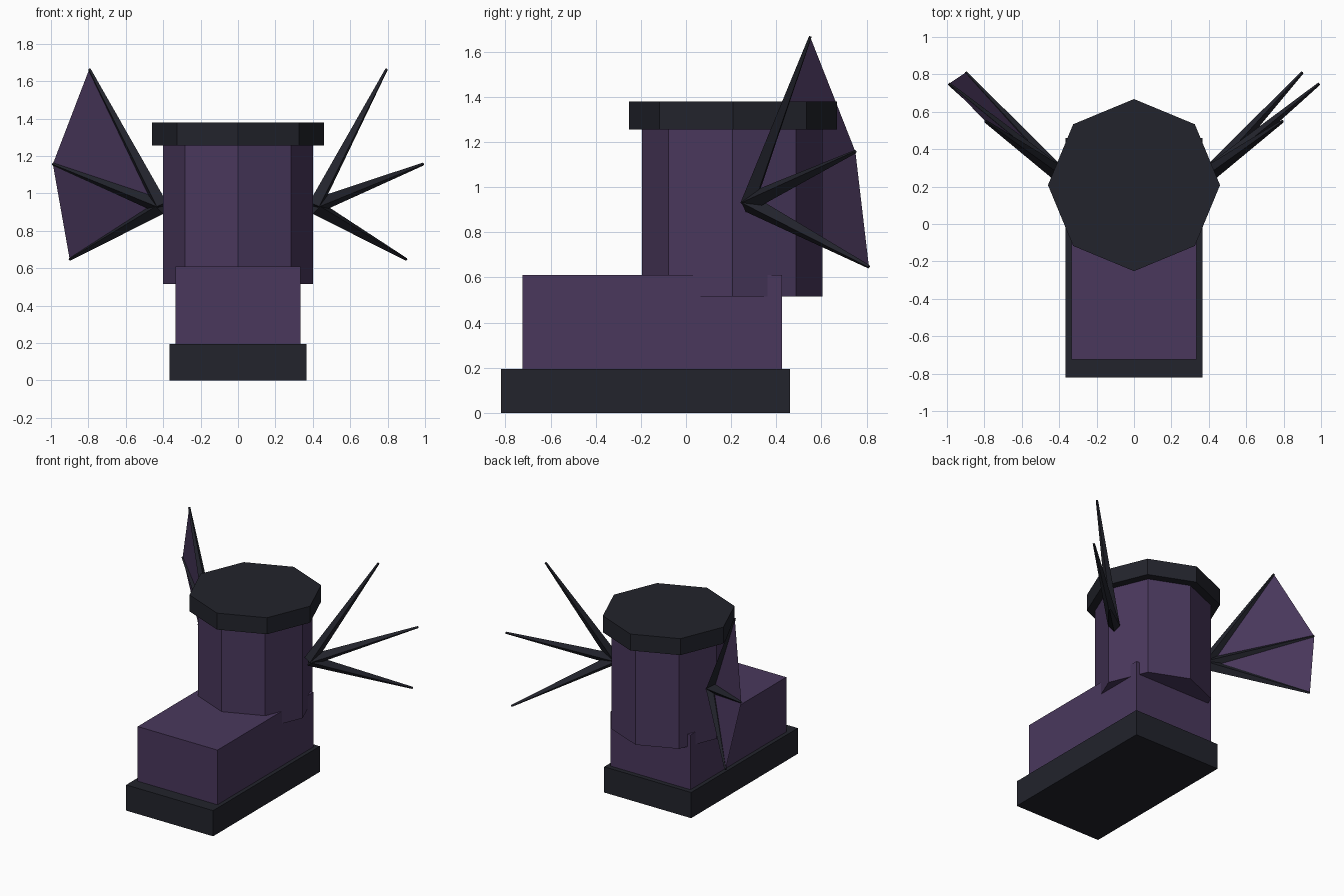
import bpy
import bmesh
from mathutils import Vector

cube = bpy.data.objects.get("Cube")
if cube:
    bpy.data.objects.remove(cube, do_unlink=True)


def make_material(name, colour):
    mat = bpy.data.materials.new(name)
    mat.use_nodes = True
    mat.diffuse_color = (*colour, 1)
    mat.node_tree.nodes["Principled BSDF"].inputs["Base Color"].default_value = (*colour, 1)
    return mat


purple = make_material("purple leather", (0.067, 0.039, 0.108))
dark = make_material("dark rubber", (0.016, 0.017, 0.025))


def finish(name, bm, mat):
    mesh = bpy.data.meshes.new(name)
    bm.to_mesh(mesh)
    bm.free()
    mesh.materials.append(mat)
    obj = bpy.data.objects.new(name, mesh)
    bpy.context.collection.objects.link(obj)
    return obj


def box(name, mat, half_width, y0, y1, z0, z1):
    bm = bmesh.new()
    bmesh.ops.create_cube(bm, size=1)
    bmesh.ops.scale(bm, vec=(2 * half_width, y1 - y0, z1 - z0), verts=bm.verts)
    bmesh.ops.translate(bm, vec=(0, (y0 + y1) / 2, (z0 + z1) / 2), verts=bm.verts)
    return finish(name, bm, mat)


def octagon(name, mat, radius, y, z0, z1):
    bm = bmesh.new()
    bmesh.ops.create_cone(bm, cap_ends=True, segments=8, radius1=radius,
                          radius2=radius, depth=z1 - z0)
    bmesh.ops.translate(bm, vec=(0, y, (z0 + z1) / 2), verts=bm.verts)
    return finish(name, bm, mat)


def spike(name, mat, start, tip):
    axis = tip - start
    bm = bmesh.new()
    bmesh.ops.create_cone(bm, cap_ends=True, segments=4, radius1=0.042,
                          radius2=0.008, depth=axis.length)
    bmesh.ops.rotate(bm, verts=bm.verts, cent=(0, 0, 0),
                     matrix=axis.to_track_quat('Z', 'Y').to_matrix())
    bmesh.ops.translate(bm, vec=(start + tip) / 2, verts=bm.verts)
    return finish(name, bm, mat)


# Boot body
box("sole", dark, 0.365, -0.82, 0.46, 0, 0.195)
box("foot", purple, 0.335, -0.725, 0.425, 0.195, 0.61)
octagon("shaft", purple, 0.4, 0.205, 0.515, 1.255)
octagon("cuff", dark, 0.46, 0.208, 1.255, 1.38)

# Wing bones on both sides
root = (0.41, 0.275, 0.93)
tips = {"upper": (0.795, 0.55, 1.665),
        "middle": (0.99, 0.75, 1.157),
        "lower": (0.90, 0.81, 0.647)}


def on_side(point, side):
    return Vector((point[0] * side, point[1], point[2]))


for side, label in ((1, "left"), (-1, "right")):
    for part, tip in tips.items():
        spike(f"{label}_{part}_wing_bone", dark, on_side(root, side), on_side(tip, side))

# Membrane stretched between the bones of the right wing only
bm = bmesh.new()
hub = bm.verts.new(on_side(root, -1))
ends = [bm.verts.new(on_side(tip, -1)) for tip in tips.values()]
for a, b in zip(ends, ends[1:]):
    bm.faces.new((hub, a, b))
finish("right_wing_membrane", bm, purple)
